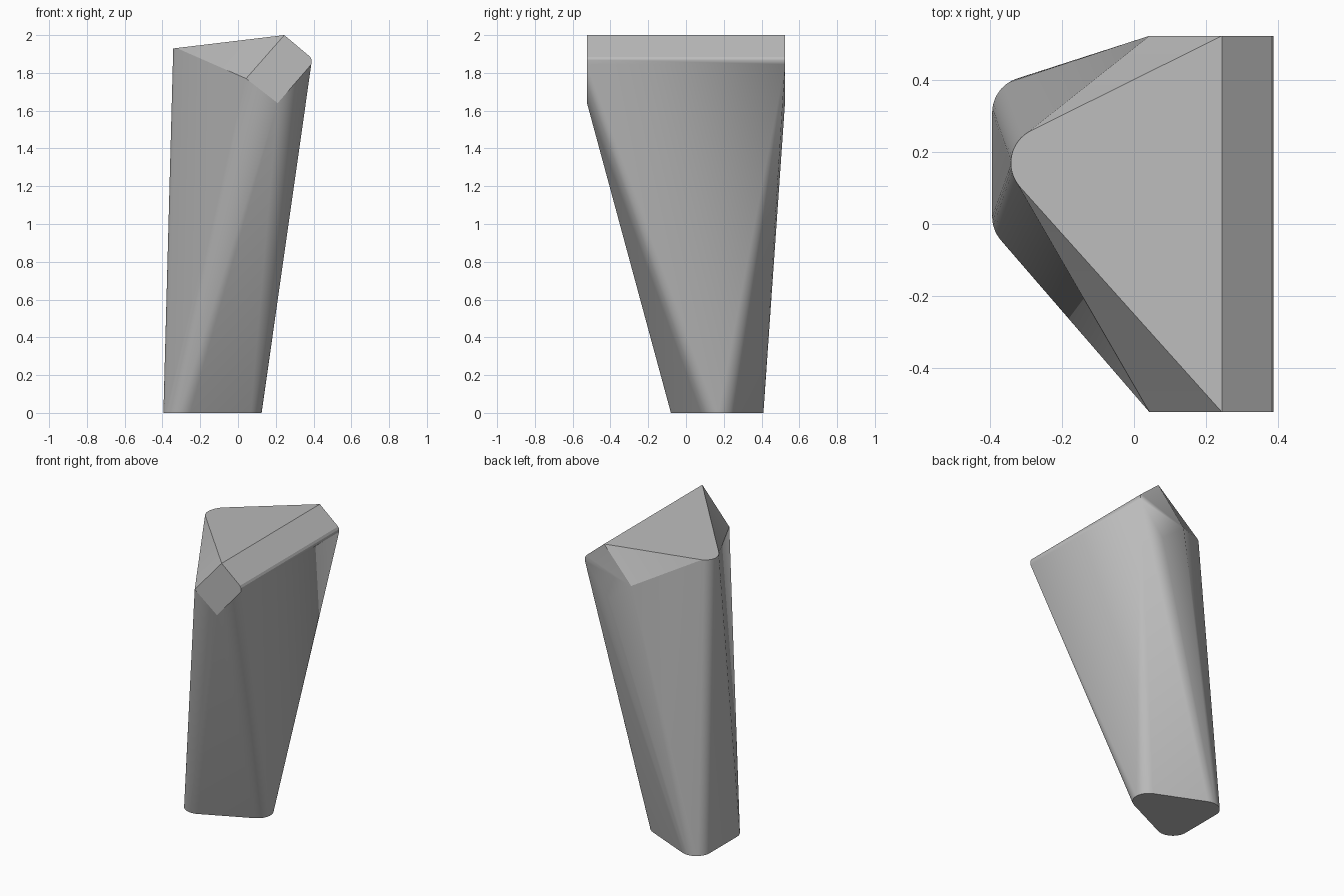
import bpy
import bmesh
from math import radians, cos, sin

if "Cube" in bpy.data.objects:
    bpy.data.objects.remove(bpy.data.objects["Cube"], do_unlink=True)

grey = bpy.data.materials.new("plain_grey")
grey.use_nodes = True
colour = (0.5, 0.5, 0.5, 1)
grey.diffuse_color = colour
grey.node_tree.nodes["Principled BSDF"].inputs["Base Color"].default_value = colour


def arc(cx, cy, radius, start, end, steps=16):
    """Points along a horizontal arc, angles in degrees."""
    angles = [radians(start + (end - start) * i / steps) for i in range(steps + 1)]
    return [(cx + radius * cos(a), cy + radius * sin(a)) for a in angles]


# Base: rounded triangle pointing to +x
base = arc(-0.295, 0.02, 0.1, 180, 295) + arc(0.025, 0.17, 0.1, -65, 66) + arc(-0.295, 0.31, 0.1, 66, 180)
points = [(x, y, 0) for x, y in base]

# Top: rounded tip pointing to -x on the gently sloping roof
points += [(x, y, 2 + 0.12 * (x - 0.245)) for x, y in arc(-0.243, 0.17, 0.1, 116, 222)]

# Upright facets at the two ends of the ridge
facet = [(0.245, 2), (0.382, 1.885), (0.389, 1.87), (0.388, 1.845), (0.21, 1.64), (0.043, 1.77)]
points += [(x, y, z) for y in (-0.524, 0.524) for x, z in facet]

# Twisted block: the convex skin around both profiles
bm = bmesh.new()
for p in points:
    bm.verts.new(p)
bmesh.ops.convex_hull(bm, input=bm.verts[:])
bmesh.ops.dissolve_limit(bm, angle_limit=radians(0.5), verts=bm.verts[:], edges=bm.edges[:])
bmesh.ops.recalc_face_normals(bm, faces=bm.faces[:])
mesh = bpy.data.meshes.new("tapered_block")
bm.to_mesh(mesh)
bm.free()
mesh.materials.append(grey)
block = bpy.data.objects.new("tapered_block", mesh)
bpy.context.collection.objects.link(block)

# Soft sides, crisp cut facets
bpy.context.view_layer.objects.active = block
block.select_set(True)
bpy.ops.object.shade_smooth_by_angle(angle=radians(13))
